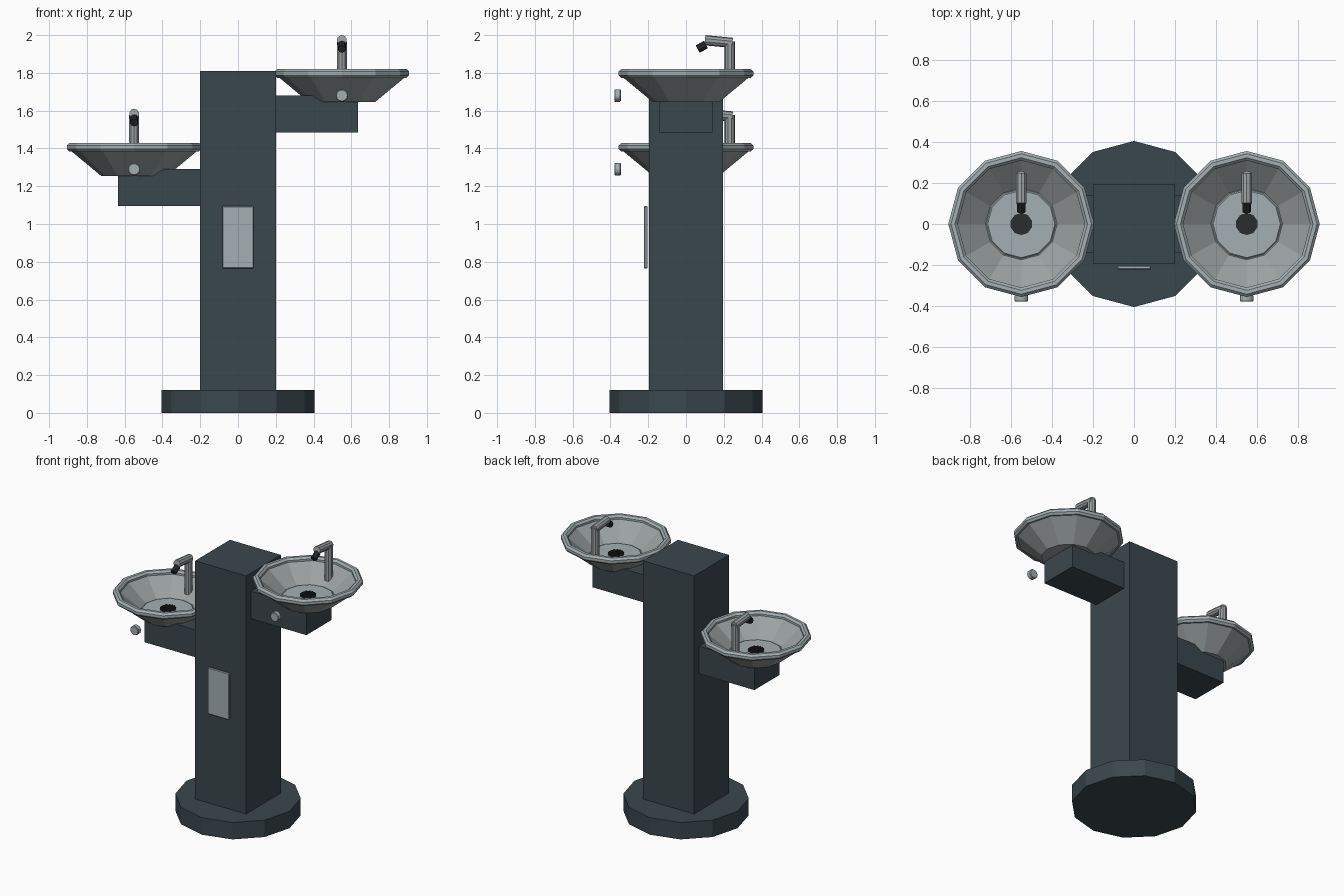
import bpy, bmesh, math
from mathutils import Vector

cube = bpy.data.objects.get("Cube")
if cube:
    bpy.data.objects.remove(cube, do_unlink=True)


def material(name, rgb):
    m = bpy.data.materials.new(name)
    m.use_nodes = True
    m.diffuse_color = (*rgb, 1)
    m.node_tree.nodes["Principled BSDF"].inputs["Base Color"].default_value = (*rgb, 1)
    return m


SLATE = material("dark slate paint", (0.042, 0.063, 0.074))
STEEL = material("brushed steel", (0.33, 0.36, 0.365))
BRIGHT = material("polished steel", (0.37, 0.43, 0.45))
BLACK = material("black rubber", (0.022, 0.026, 0.028))


def finish(name, bm, mat, bevel=0):
    bmesh.ops.recalc_face_normals(bm, faces=bm.faces)
    me = bpy.data.meshes.new(name)
    bm.to_mesh(me)
    bm.free()
    me.materials.append(mat)
    ob = bpy.data.objects.new(name, me)
    bpy.context.collection.objects.link(ob)
    if bevel:
        mod = ob.modifiers.new("soft edge", "BEVEL")
        mod.width, mod.segments = bevel, 1
    return ob


def box(name, lo, hi, mat, bevel=0):
    bm = bmesh.new()
    bmesh.ops.create_cube(bm, size=1)
    for v in bm.verts:
        v.co = [lo[i] + (v.co[i] + 0.5) * (hi[i] - lo[i]) for i in range(3)]
    return finish(name, bm, mat, bevel)


def rod(name, a, b, r, mat, sides=10, bevel=0):
    a, b = Vector(a), Vector(b)
    bm = bmesh.new()
    bmesh.ops.create_cone(bm, cap_ends=True, segments=sides, radius1=r, radius2=r,
                          depth=(b - a).length)
    turn = (b - a).to_track_quat("Z", "Y")
    for v in bm.verts:
        v.co = turn @ v.co + (a + b) / 2
    return finish(name, bm, mat, bevel)


def lathe(name, profile, centre, mat, sides=12, closed=False):
    """Spin (radius, height) points into a faceted solid."""
    bm = bmesh.new()
    rings = []
    for r, z in profile:
        n = sides if r > 0 else 1
        rings.append([bm.verts.new((centre[0] + r * math.cos(math.tau * i / sides),
                                    centre[1] + r * math.sin(math.tau * i / sides),
                                    centre[2] + z)) for i in range(n)])
    pairs = list(zip(rings, rings[1:]))
    if closed:
        pairs.append((rings[-1], rings[0]))
    for p, q in pairs:
        for i in range(sides):
            j = i + 1
            quad = [p[i % len(p)], p[j % len(p)], q[j % len(q)], q[i % len(q)]]
            bm.faces.new(list(dict.fromkeys(quad)))
    return finish(name, bm, mat)


# Pedestal
lathe("base_plate", [(0, 0), (0.405, 0), (0.405, 0.12), (0, 0.12)], (0, 0, 0), SLATE)
box("column", (-0.2, -0.195, 0.12), (0.2, 0.195, 1.81), SLATE)
box("access_panel", (-0.083, -0.222, 0.765), (0.083, -0.203, 1.095), BRIGHT, 0.004)


def fountain(side, sign, z):
    """One drinking station; z is the underside of its bowl."""
    x = sign * 0.55
    box(side + "_arm", (min(sign * 0.19, sign * 0.635), -0.14, z - 0.16),
        (max(sign * 0.19, sign * 0.635), 0.14, z + 0.035), SLATE)
    # Bowl with rolled rim and flat floor
    lathe(side + "_bowl", [(0, 0), (0.175, 0), (0.338, 0.135), (0.33, 0.165),
                           (0.312, 0.15), (0.175, 0.04), (0, 0.04)], (x, 0, z), STEEL)
    rim = [(0.333 + 0.025 * math.cos(math.tau * (k + 0.5) / 8),
            0.152 + 0.025 * math.sin(math.tau * (k + 0.5) / 8)) for k in range(8)]
    lathe(side + "_rim", rim, (x, 0, z), BRIGHT, closed=True)
    lathe(side + "_bowl_floor", [(0, 0.038), (0.172, 0.038), (0.164, 0.046), (0, 0.046)],
          (x, 0, z), BRIGHT)
    # Drain with raised slats
    rod(side + "_drain", (x, 0, z + 0.04), (x, 0, z + 0.052), 0.054, BLACK)
    for k in range(-2, 3):
        half = math.sqrt(0.05 ** 2 - (k * 0.018) ** 2)
        box(side + "_drain_slat", (x + k * 0.018 - 0.004, -half, z + 0.05),
            (x + k * 0.018 + 0.004, half, z + 0.057), BLACK)
    # Faucet
    rod(side + "_riser", (x, 0.231, z + 0.07), (x, 0.231, z + 0.322), 0.028, STEEL)
    rod(side + "_spout", (x, 0.246, z + 0.314), (x, 0.1, z + 0.328), 0.027, STEEL)
    rod(side + "_nozzle", (x, 0.105, z + 0.305), (x, 0.062, z + 0.281), 0.022, BLACK)
    # Push button
    rod(side + "_button", (x, -0.345, z + 0.035), (x, -0.379, z + 0.035), 0.033,
        BRIGHT, 12, 0.004)


fountain("left", 1, 1.645)
fountain("right", -1, 1.255)
